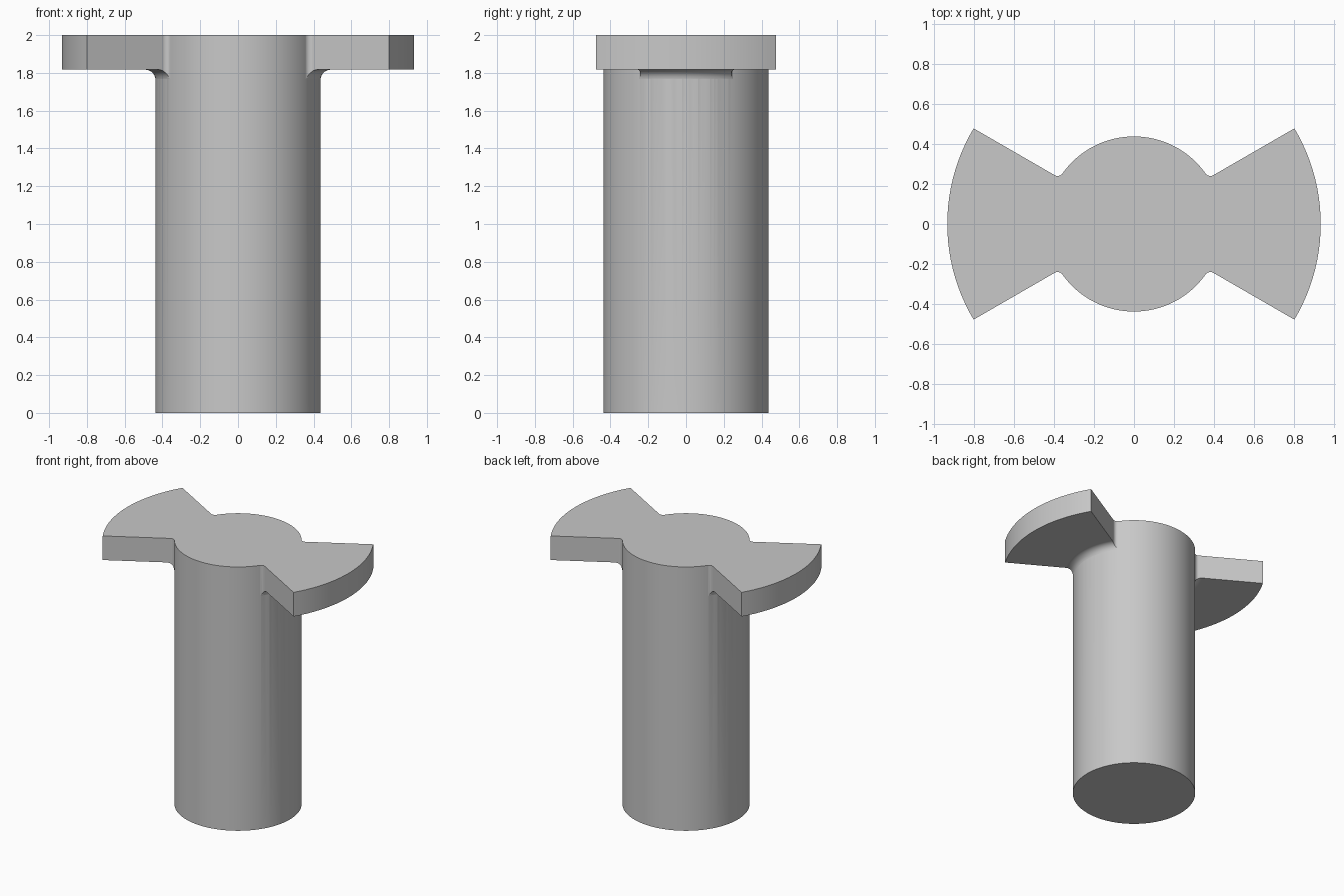
import bpy, bmesh
from math import sin, cos, pi, radians, sqrt
from mathutils import Vector, Matrix

cube = bpy.data.objects.get("Cube")
if cube:
    bpy.data.objects.remove(cube, do_unlink=True)

STEM_R, WING_R = 0.437, 0.932
TOP, WING_Z = 2.0, 1.817
UNDER_F, SIDE_F = 0.055, 0.03      # fillets under and beside the wings
SIDE_OFFSET = 0.013                # wing side distance from a radial line
SEGMENTS = 128

grey = bpy.data.materials.new("plain_grey")
grey.use_nodes = True
grey.diffuse_color = (0.58, 0.58, 0.58, 1)
grey.node_tree.nodes["Principled BSDF"].inputs["Base Color"].default_value = (0.58, 0.58, 0.58, 1)


def finish(name, bm):
    bmesh.ops.recalc_face_normals(bm, faces=bm.faces)
    mesh = bpy.data.meshes.new(name)
    bm.to_mesh(mesh)
    bm.free()
    mesh.materials.append(grey)
    obj = bpy.data.objects.new(name, mesh)
    bpy.context.collection.objects.link(obj)
    return obj


def lathe(name, profile):
    """Closed solid from (radius, z) rings, capped at both ends."""
    bm = bmesh.new()
    rings = [[bm.verts.new((r * cos(2 * pi * i / SEGMENTS), r * sin(2 * pi * i / SEGMENTS), z))
              for i in range(SEGMENTS)] for r, z in profile]
    for a, b in zip(rings, rings[1:]):
        for i in range(SEGMENTS):
            j = (i + 1) % SEGMENTS
            bm.faces.new((a[i], a[j], b[j], b[i]))
    bm.faces.new(rings[0])
    bm.faces.new(rings[-1])
    return finish(name, bm)


def prism(name, outline, z0, z1):
    bm = bmesh.new()
    face = bm.faces.new([bm.verts.new((p.x, p.y, z0)) for p in outline])
    new = bmesh.ops.extrude_face_region(bm, geom=[face])["geom"]
    bmesh.ops.translate(bm, vec=(0, 0, z1 - z0),
                        verts=[v for v in new if isinstance(v, bmesh.types.BMVert)])
    return finish(name, bm)


def combine(obj, other, operation):
    mod = obj.modifiers.new(operation.lower(), "BOOLEAN")
    mod.operation, mod.solver, mod.object = operation, "EXACT", other
    bpy.context.view_layer.objects.active = obj
    bpy.ops.object.modifier_apply(modifier=mod.name)
    bpy.data.objects.remove(other, do_unlink=True)


# Stem
body = lathe("stem_with_wings", [(STEM_R, 0), (STEM_R, TOP)])

# Round flange with a hollow fillet below
z0 = WING_Z - UNDER_F
profile = [(STEM_R - 0.04, z0), (STEM_R - 0.001, z0)]
for i in range(1, 11):
    t = i / 10 * pi / 2
    profile.append((STEM_R + UNDER_F * (1 - cos(t)), z0 + UNDER_F * sin(t)))
profile += [(WING_R, WING_Z), (WING_R, TOP)]
wings = lathe("wings", profile)

# One side of a wing: side fillet off the stem, then a straight edge outward
along = Matrix.Rotation(radians(30), 2) @ Vector((1, 0))
across = Vector((-along.y, along.x))
reach = sqrt((STEM_R + SIDE_F) ** 2 - (SIDE_OFFSET + SIDE_F) ** 2)
centre = along * reach + across * (SIDE_OFFSET + SIDE_F)
start, end = -centre.normalized(), -across
sweep = start.angle_signed(end)
side = [centre * 0.8]
for i in range(11):
    d = Matrix.Rotation(-sweep * i / 10, 2) @ start
    side.append(centre + d * SIDE_F * (1.03 if i == 0 else 1))
side.append(along * 1.2 + across * SIDE_OFFSET)

# Bow-tie outline, mirrored to all four quarters
outline = []
for sx, sy in ((1, 1), (1, -1), (-1, -1), (-1, 1)):
    quarter = [Vector((p.x * sx, p.y * sy)) for p in side]
    outline += quarter if sx * sy > 0 else quarter[::-1]
combine(wings, prism("bow_tie_cutter", outline, z0 - 0.1, TOP + 0.1), "INTERSECT")
combine(body, wings, "UNION")

# Smooth round surfaces, sharp rims
bpy.ops.object.select_all(action="DESELECT")
body.select_set(True)
bpy.context.view_layer.objects.active = body
bpy.ops.object.shade_smooth_by_angle(angle=radians(30))
weighted = body.modifiers.new("weighted_normals", "WEIGHTED_NORMAL")
weighted.keep_sharp = True
